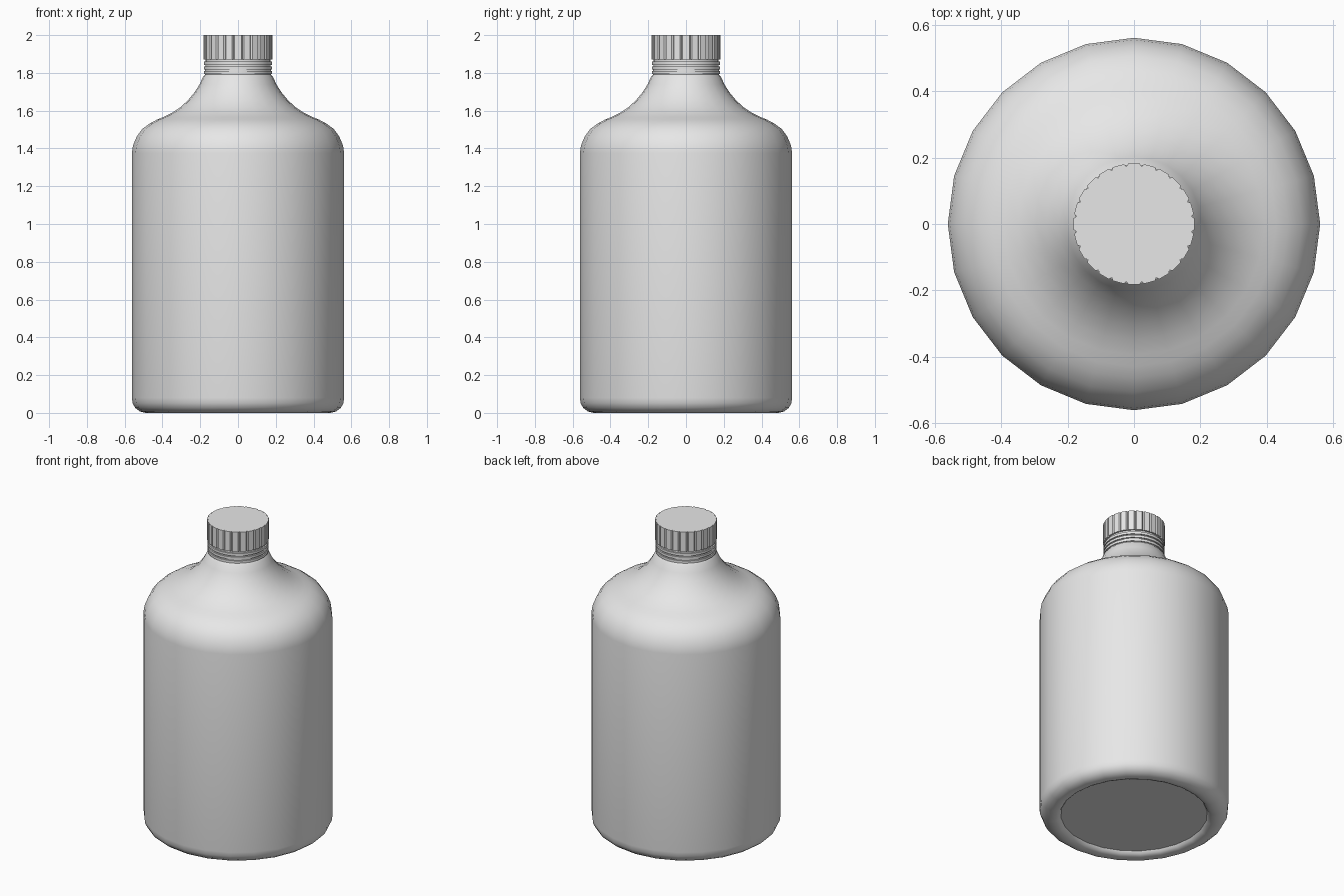
import bpy
import bmesh
import math

SIDES = 24

cube = bpy.data.objects.get("Cube")
if cube:
    bpy.data.objects.remove(cube, do_unlink=True)

grey = bpy.data.materials.new("light grey plastic")
grey.use_nodes = True
grey.diffuse_color = (0.8, 0.8, 0.8, 1)
grey.node_tree.nodes["Principled BSDF"].inputs["Base Color"].default_value = (0.8, 0.8, 0.8, 1)


def finish(name, bm, angle):
    """Turn a bmesh into a shaded, coloured object."""
    bmesh.ops.recalc_face_normals(bm, faces=bm.faces)
    mesh = bpy.data.meshes.new(name)
    bm.to_mesh(mesh)
    bm.free()
    obj = bpy.data.objects.new(name, mesh)
    bpy.context.collection.objects.link(obj)
    mesh.materials.append(grey)
    bpy.ops.object.select_all(action='DESELECT')
    obj.select_set(True)
    bpy.context.view_layer.objects.active = obj
    bpy.ops.object.shade_smooth_by_angle(angle=math.radians(angle))
    return obj


def skin(bm, rings):
    """Bridge successive vertex rings and cap both ends."""
    n = len(rings[0])
    for low, high in zip(rings, rings[1:]):
        for i in range(n):
            j = (i + 1) % n
            bm.faces.new((low[i], low[j], high[j], high[i]))
    bm.faces.new(rings[0])
    bm.faces.new(rings[-1])


def lathe(name, profile, angle=35):
    """Revolve a (radius, height) profile around z."""
    bm = bmesh.new()
    steps = [math.tau * i / SIDES for i in range(SIDES)]
    skin(bm, [[bm.verts.new((r * math.cos(a), r * math.sin(a), z)) for a in steps]
              for r, z in profile])
    return finish(name, bm, angle)


# Bottle: recessed base, rounded foot, straight wall, shoulder and flared neck
lathe("bottle_body", [
    (0.435, 0.025), (0.445, 0.010), (0.465, 0.002), (0.490, 0.0),
    (0.520, 0.008), (0.545, 0.027), (0.558, 0.052), (0.562, 0.080),
    (0.562, 1.375), (0.556, 1.415), (0.537, 1.462), (0.507, 1.503),
    (0.465, 1.534), (0.430, 1.552), (0.395, 1.566), (0.350, 1.588),
    (0.305, 1.618), (0.265, 1.655), (0.230, 1.697), (0.203, 1.740),
    (0.185, 1.780), (0.174, 1.792), (0.172, 1.880)])

# Thin rings around the neck below the cap
for i in range(3):
    z = 1.803 + 0.024 * i
    lathe(f"neck_ring_{i + 1}", [
        (0.165, z - 0.008), (0.181, z - 0.008), (0.181, z + 0.008), (0.165, z + 0.008)])

# Screw cap: flat grip panels separated by narrow grooves
bm = bmesh.new()
outline = []
for i in range(SIDES):
    for offset, radius in ((-0.5, 0.175), (-0.36, 0.183), (0.36, 0.183)):
        a = math.tau * (i + offset) / SIDES
        outline.append((radius * math.cos(a), radius * math.sin(a)))
skin(bm, [[bm.verts.new((x, y, z)) for x, y in outline] for z in (1.872, 2.0)])
finish("screw_cap", bm, 12)
